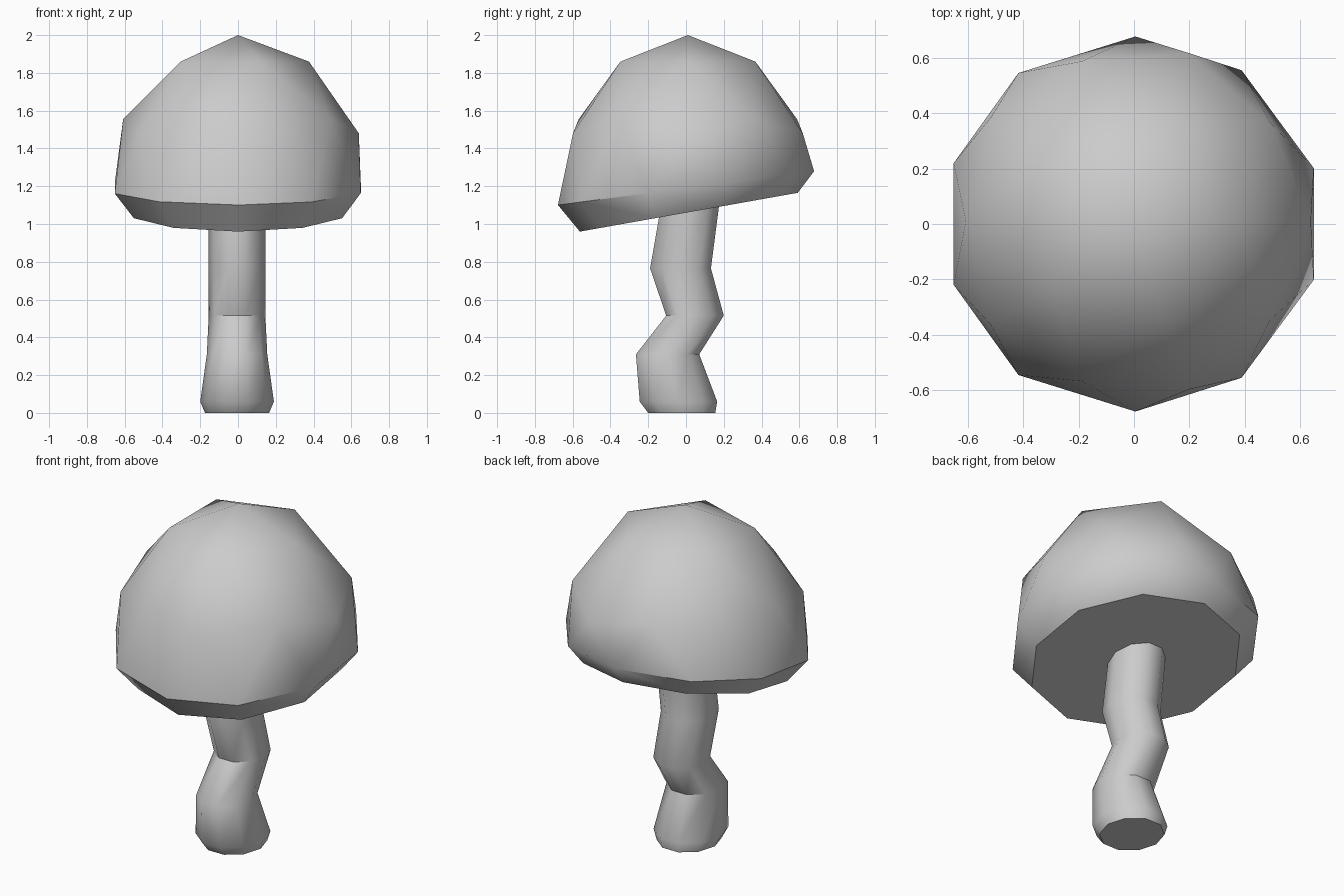
import bpy, bmesh
from math import sin, cos, tau, atan2, degrees, radians

if "Cube" in bpy.data.objects:
    bpy.data.objects.remove(bpy.data.objects["Cube"])


def finish(bm, name, angle):
    bmesh.ops.recalc_face_normals(bm, faces=bm.faces[:])
    mesh = bpy.data.meshes.new(name)
    bm.to_mesh(mesh)
    bm.free()
    ob = bpy.data.objects.new(name, mesh)
    bpy.context.collection.objects.link(ob)
    bpy.ops.object.select_all(action='DESELECT')
    ob.select_set(True)
    bpy.context.view_layer.objects.active = ob
    bpy.ops.object.shade_smooth_by_angle(angle=radians(angle))
    return ob


# Cap: upper half of a low-poly icosphere, its rim tilted up towards the back
bm = bmesh.new()
bmesh.ops.create_icosphere(bm, subdivisions=2, radius=1)
bmesh.ops.delete(bm, geom=[v for v in bm.verts if v.co.z < -0.01], context='VERTS')
rim_xy = [(.65, .202), (.389, .556), (.005, .678), (-.418, .546), (-.652, .22)]
lower = {}
for v in bm.verts:
    x, y, z = v.co
    if abs(z) < 0.01:
        px, py = rim_xy[int(abs(degrees(atan2(y, x))) / 36)]
        py = py if y > 0 else -py
        v.co = (px, py, 1.19 + 0.132 * py)
        lower[v] = (0.58 * x, 0.015 + 0.577 * y, 1.0625 + 0.178 * 0.577 * y)
    else:
        v.co = (0.715 * x, 0.01 + 0.715 * y, 1.06 + 0.94 * z)

# Cap underside: tucked-in lip and flat bottom
low = {v: bm.verts.new(co) for v, co in lower.items()}
for e in [e for e in bm.edges if e.is_boundary]:
    a, b = e.verts
    bm.faces.new((a, b, low[b], low[a]))
ring = sorted(low.values(), key=lambda v: atan2(v.co.y - 0.015, v.co.x))
bm.faces.new(ring)
finish(bm, "mushroom_cap", 40)

# Stem: crooked ten-sided column; z, half width in x, front y, back y
rings = [(0, .17, -.20, .155), (.06, .195, -.245, .165), (.31, .16, -.265, .07),
         (.515, .15, -.105, .20), (.765, .15, -.19, .132), (1.12, .15, -.128, .178)]
bm = bmesh.new()
loops = []
for z, rx, y0, y1 in rings:
    ry = (y1 - y0) / 2 / sin(tau / 5)
    loops.append([bm.verts.new((-.005 + rx * cos(tau * i / 10),
                                (y0 + y1) / 2 + ry * sin(tau * i / 10), z))
                  for i in range(10)])
for a, b in zip(loops, loops[1:]):
    for i in range(10):
        j = (i + 1) % 10
        bm.faces.new((a[i], a[j], b[j], b[i]))
bm.faces.new(loops[0][::-1])
bm.faces.new(loops[-1])
finish(bm, "mushroom_stem", 40)
